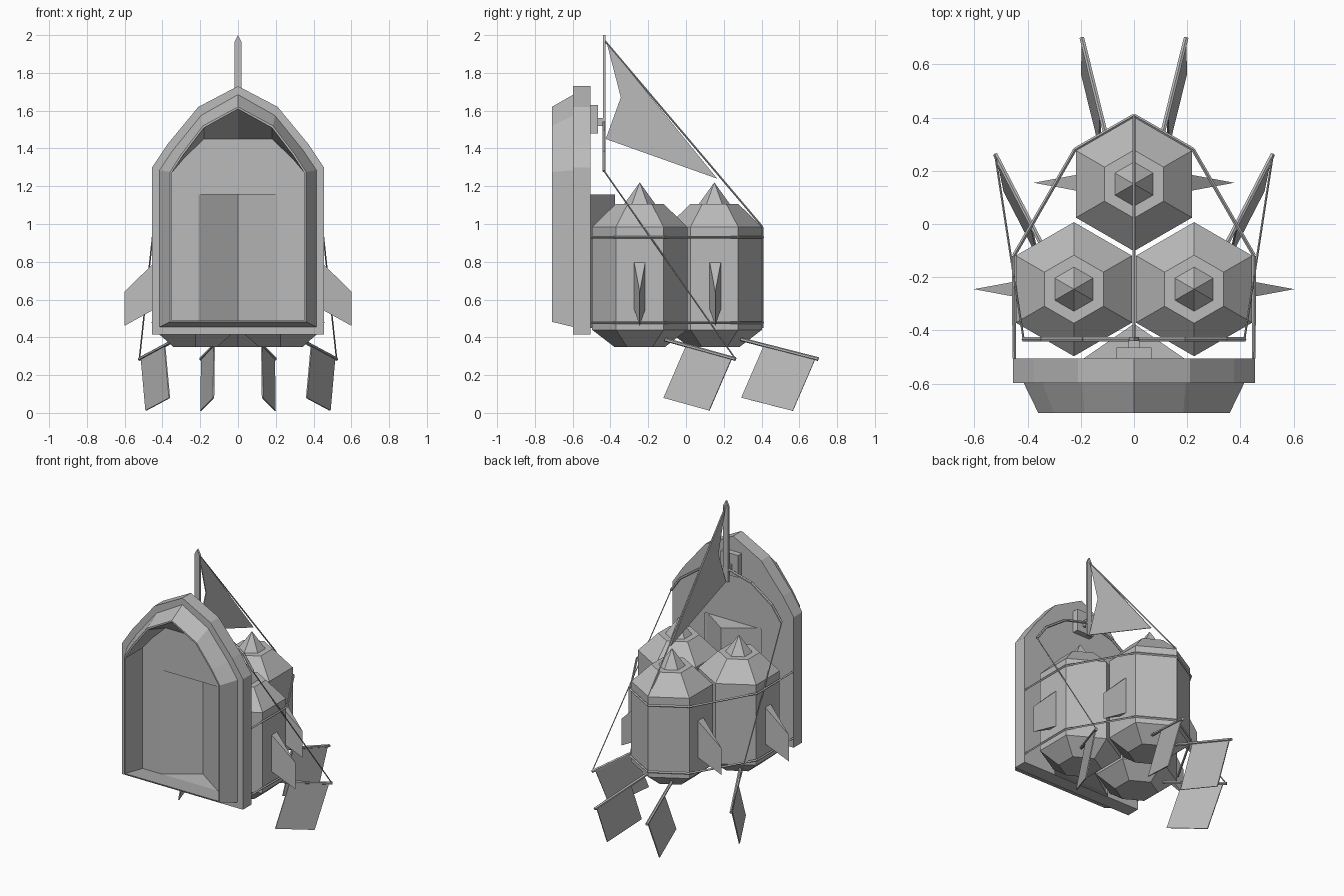
import bpy, bmesh, math
from mathutils import Vector

if "Cube" in bpy.data.objects:
    bpy.data.objects.remove(bpy.data.objects["Cube"], do_unlink=True)

grey = bpy.data.materials.new("plain grey")
grey.use_nodes = True
grey.diffuse_color = (0.5, 0.5, 0.5, 1)
grey.node_tree.nodes["Principled BSDF"].inputs["Base Color"].default_value = (0.5, 0.5, 0.5, 1)


def finish(bm, name, fix_normals=True):
    if fix_normals:
        bmesh.ops.recalc_face_normals(bm, faces=bm.faces)
    mesh = bpy.data.meshes.new(name)
    bm.to_mesh(mesh)
    bm.free()
    mesh.materials.append(grey)
    obj = bpy.data.objects.new(name, mesh)
    bpy.context.scene.collection.objects.link(obj)
    return obj


def bridge(bm, a, b):
    for i in range(len(a)):
        j = (i + 1) % len(a)
        bm.faces.new((a[i], a[j], b[j], b[i]))


def hull(name, points):
    bm = bmesh.new()
    for p in points:
        bm.verts.new(p)
    bmesh.ops.convex_hull(bm, input=bm.verts)
    return finish(bm, name)


def box(name, x, y, z):
    return hull(name, [(a, b, c) for a in x for b in y for c in z])


def rods(name, path, radius, sides=6):
    bm = bmesh.new()
    for a, b in zip(path, path[1:]):
        a, b = Vector(a), Vector(b)
        matrix = (b - a).to_track_quat('Z', 'Y').to_matrix().to_4x4()
        matrix.translation = (a + b) / 2
        bmesh.ops.create_cone(bm, cap_ends=True, segments=sides, radius1=radius,
                              radius2=radius, depth=(b - a).length, matrix=matrix)
    return finish(bm, name)


def plate(name, corners, thickness):
    a, b, c = (Vector(p) for p in corners[:3])
    n = (b - a).cross(c - a).normalized() * thickness / 2
    bm = bmesh.new()
    front = [bm.verts.new(Vector(p) + n) for p in corners]
    back = [bm.verts.new(Vector(p) - n) for p in corners]
    bm.faces.new(front)
    bm.faces.new(back[::-1])
    bridge(bm, front, back)
    return finish(bm, name)


# Arched shield: rings from the back edge, round the bevelled lip, into the recess
bm = bmesh.new()


def arch(y, half):
    loop = half + [(-x, z) for x, z in half[-2::-1]]
    return [bm.verts.new((x, y, z)) for x, z in loop]


outer = [(.455, .415), (.455, 1.3), (.375, 1.42), (.21, 1.62), (0, 1.73)]
rim = [(.415, .455), (.415, 1.285), (.345, 1.39), (.195, 1.575), (0, 1.685)]
lip = [(.36, .482), (.36, 1.275), (.3, 1.37), (.185, 1.52), (0, 1.62)]
mouth = [(.352, .488), (.352, 1.27), (.293, 1.362), (.18, 1.51), (0, 1.61)]
inside = [(.352, .45), (.352, 1.27), (.285, 1.35), (.18, 1.45), (0, 1.45)]
rings = [arch(-.505, outer), arch(-.597, outer), arch(-.597, rim),
         arch(-.71, lip), arch(-.71, mouth), arch(-.52, inside)]
for a, b in zip(rings, rings[1:]):
    bridge(bm, a, b)

# Walls notched at the bottom for the pointed pocket
for ring, y, low in ((rings[0], -.505, .415), (rings[-1], -.52, .45)):
    notch = [bm.verts.new((x, y, z)) for x, z in
             ((-.21, low), (-.21, 1.155), (.21, 1.155), (.21, low))]
    bm.faces.new(ring + notch)
finish(bm, "arched_shield")

# Pointed pocket behind the shield, open to the front
bm = bmesh.new()
low, high = ([bm.verts.new((x, y, z)) for x, y in ((-.21, -.52), (0, -.375), (.21, -.52))]
             for z in (.45, 1.155))
for f in (low, high[::-1], (low[0], low[1], high[1], high[0]),
          (low[1], low[2], high[2], high[1])):
    bm.faces.new(f)
finish(bm, "shield_pocket", False)

# Six-sided tanks
PROFILE = [(.135, .35), (.252, .44), (.252, .985), (.128, 1.105), (.083, 1.105)]


def tank(name, cx, cy):
    bm = bmesh.new()
    loops = [[bm.verts.new((cx + r * math.sin(k * math.pi / 3),
                            cy + r * math.cos(k * math.pi / 3), z)) for k in range(6)]
             for r, z in PROFILE]
    bm.faces.new(loops[0])
    for a, b in zip(loops, loops[1:]):
        bridge(bm, a, b)
    tip = bm.verts.new((cx, cy, 1.22))
    for i in range(6):
        bm.faces.new((loops[-1][i], loops[-1][(i + 1) % 6], tip))
    finish(bm, name)


tank("rear_tank", 0, .15)
tank("left_tank", .226, -.245)
tank("right_tank", -.226, -.245)

# Mast, mounting blocks and sail
box("mount_block", (-.065, .065), (-.51, -.465), (1.48, 1.63))
box("mast_clamp", (-.02, .02), (-.466, -.43), (1.52, 1.56))
hull("mast", [(x, y, z) for x in (-.018, .018) for y in (-.44, -.425)
              for z in (1.45, 1.965)] + [(0, -.44, 2), (0, -.425, 2)])
plate("sail", [(0, -.42, 1.96), (0, -.345, 1.67), (0, -.425, 1.45), (0, .165, 1.24)], .006)
yard = [(.415, 1.28), (.345, 1.38), (.19, 1.49), (0, 1.54)]
rods("yard", [(x, -.433, z) for x, z in yard + [(-x, z) for x, z in yard[-2::-1]]], .009)
rods("back_stay", [(0, -.43, 1.97), (0, .405, .985), (0, .405, .45)], .005, 4)

# Bands tying the tanks to the shield
half = [(.45, -.505), (.452, -.12), (.222, .28), (0, .408)]
for label, z in (("upper", .93), ("lower", .478)):
    rods(label + "_band", [(x, y, z) for x, y in half + [(-x, y) for x, y in half[-2::-1]]], .007, 4)


# Paddle on a slanted bar
def paddle(name, s, root, tip, start, end, drop):
    root, tip, drop = Vector(root), Vector(tip), Vector(drop)
    a, b = root.lerp(tip, start), root.lerp(tip, end)
    flip = lambda v: (v.x * s, v.y, v.z)
    rods(name + "_bar", [flip(root), flip(tip)], .01)
    plate(name + "_blade", [flip(v) for v in (a, b, b + drop, a + drop)], .007)


for s, side in ((1, "left"), (-1, "right")):
    # Tapered side fins
    for place, x, y in (("front", .44, -.245), ("rear", .215, .155)):
        root = [(x * s, y + d, z) for d in (-.03, .03) for z in (.55, .8)]
        edge = [((x + .162) * s, y, z) for z in (.46, .64)]
        hull(f"{side}_{place}_fin", root + edge)
    paddle(side + "_outer_paddle", s, (.33, -.11, .388), (.522, .262, .285),
           .3, .95, (-.025, -.12, -.278))
    paddle(side + "_inner_paddle", s, (.095, .29, .39), (.196, .7, .285),
           .3, .965, (.004, -.12, -.278))
    rods(side + "_stay", [(.415 * s, -.433, 1.28), (.522 * s, .262, .285)], .004, 4)
